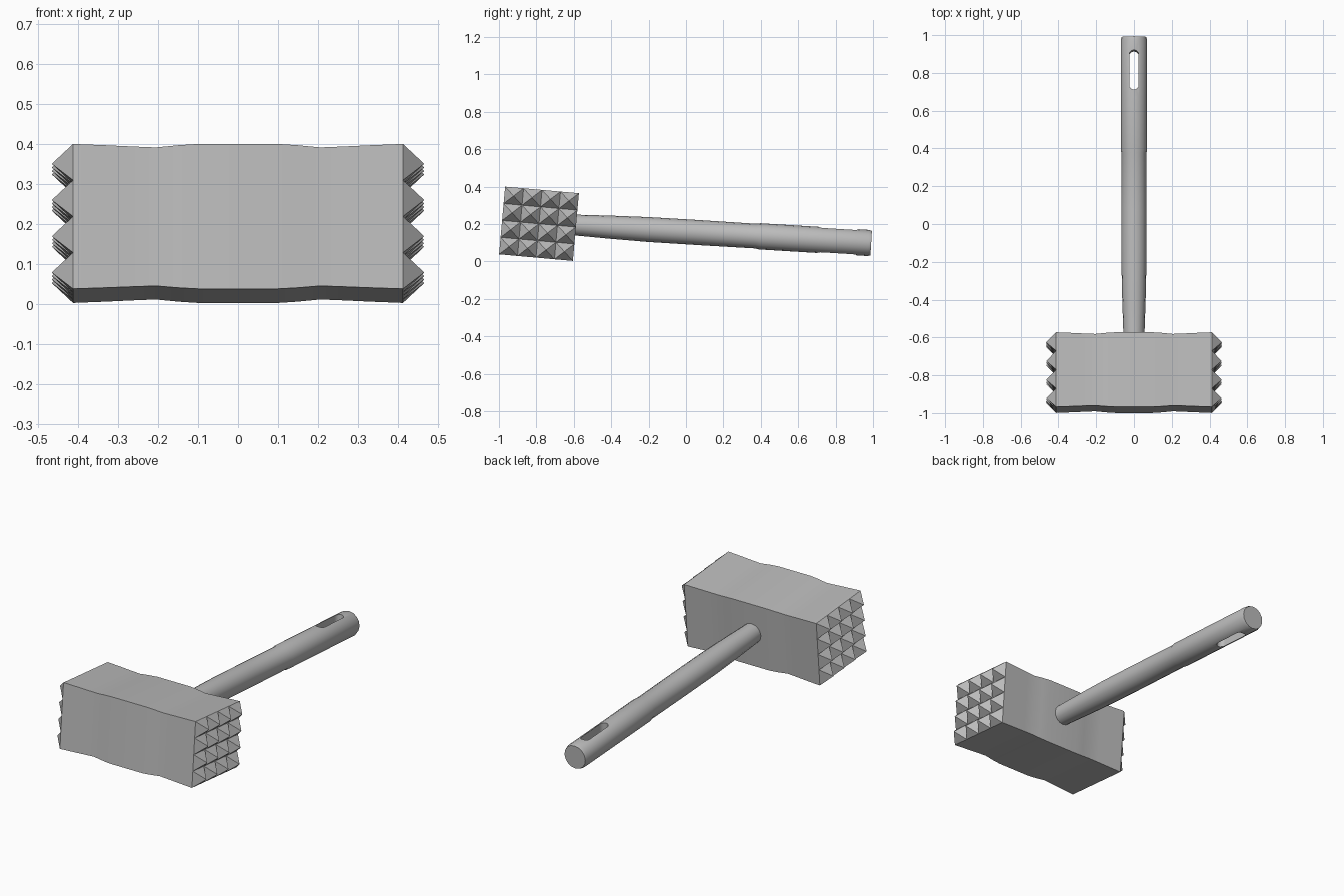
import bpy, bmesh, math
from mathutils import Matrix, Vector

if "Cube" in bpy.data.objects:
    bpy.data.objects.remove(bpy.data.objects["Cube"])

steel = bpy.data.materials.new("brushed_steel")
steel.diffuse_color = (0.5, 0.5, 0.5, 1)
steel.use_nodes = True
steel.node_tree.nodes["Principled BSDF"].inputs["Base Color"].default_value = steel.diffuse_color


def make_object(name, bm, matrix, angle=None):
    bmesh.ops.recalc_face_normals(bm, faces=bm.faces)
    mesh = bpy.data.meshes.new(name)
    bm.to_mesh(mesh)
    bm.free()
    mesh.materials.append(steel)
    ob = bpy.data.objects.new(name, mesh)
    bpy.context.collection.objects.link(ob)
    ob.matrix_world = matrix
    if angle:
        bpy.ops.object.select_all(action='DESELECT')
        ob.select_set(True)
        bpy.context.view_layer.objects.active = ob
        bpy.ops.object.shade_smooth_by_angle(angle=math.radians(angle))
    return ob


# Head: waisted block with a 4 x 4 grid of pyramid spikes on both ends
HY, HZ, HX, TIP, N = 0.198, 0.1815, 0.412, 0.465, 4
bm = bmesh.new()
half = [(0.1, 0), (0.15, 0.003), (0.205, 0.008), (0.26, 0.006), (0.33, 0.003), (HX, 0)]
stations = [(-x, d) for x, d in reversed(half)] + half
rings = []
for x, d in stations:
    rings.append([bm.verts.new((x, sy * (HY - d), sz * (HZ - d)))
                  for sy, sz in ((-1, -1), (1, -1), (1, 1), (-1, 1))])
for a, b in zip(rings, rings[1:]):
    for i in range(4):
        j = (i + 1) % 4
        bm.faces.new((a[i], a[j], b[j], b[i]))
for side in (-1, 1):
    grid = [[bm.verts.new((side * HX, HY * (2 * i / N - 1), HZ * (2 * j / N - 1)))
             for j in range(N + 1)] for i in range(N + 1)]
    for i in range(N):
        for j in range(N):
            base = [grid[i][j], grid[i + 1][j], grid[i + 1][j + 1], grid[i][j + 1]]
            mid = sum((v.co for v in base), Vector()) / 4
            tip = bm.verts.new((side * TIP, mid.y, mid.z))
            for k in range(4):
                bm.faces.new((base[k], base[(k + 1) % 4], tip))
bmesh.ops.remove_doubles(bm, verts=bm.verts, dist=1e-4)
head_matrix = Matrix.Translation((0, -0.786, 0.2015)) @ Matrix.Rotation(math.radians(-5.1), 4, 'X')
make_object("mallet_head", bm, head_matrix, 20)

# Handle: lathed profile of (distance, radius), running away from the head
profile = [(-0.03, 0.056), (0.0, 0.056), (0.18, 0.062), (0.38, 0.0665), (0.65, 0.067),
           (0.955, 0.066), (0.975, 0.070), (1.25, 0.070), (1.557, 0.070), (1.573, 0.065)]
SIDES = 16
bm = bmesh.new()
rings = [[bm.verts.new((r * math.cos(2 * math.pi * i / SIDES), y,
                        r * math.sin(2 * math.pi * i / SIDES))) for i in range(SIDES)]
         for y, r in profile]
for a, b in zip(rings, rings[1:]):
    for i in range(SIDES):
        j = (i + 1) % SIDES
        bm.faces.new((a[i], a[j], b[j], b[i]))
bm.faces.new(rings[0])
bm.faces.new(rings[-1])
handle_matrix = Matrix.Translation((0, -0.58, 0.194)) @ Matrix.Rotation(math.radians(-3.5), 4, 'X')
handle = make_object("handle", bm, handle_matrix, 35)

# Hanging slot: capsule cut straight through the grip
bm = bmesh.new()
W, Y0, Y1 = 0.025, 1.315, 1.475
outline = [(W * math.cos(math.pi * k / 8), Y1 + W * math.sin(math.pi * k / 8)) for k in range(9)]
outline += [(-x, Y0 + Y1 - y) for x, y in outline]
face = bm.faces.new([bm.verts.new((x, y, -0.2)) for x, y in outline])
ext = bmesh.ops.extrude_face_region(bm, geom=[face])
bmesh.ops.translate(bm, vec=(0, 0, 0.4),
                    verts=[g for g in ext["geom"] if isinstance(g, bmesh.types.BMVert)])
cutter = make_object("slot_cutter", bm, handle_matrix)
cutter.hide_render = True
cutter.hide_set(True)
cut = handle.modifiers.new("hanging_slot", 'BOOLEAN')
cut.operation = 'DIFFERENCE'
cut.solver = 'EXACT'
cut.object = cutter
# Keep the slot rim sharp after cutting
bpy.context.view_layer.objects.active = handle
bpy.ops.object.modifier_apply(modifier=cut.name)
bpy.ops.object.shade_smooth_by_angle(angle=math.radians(35))
